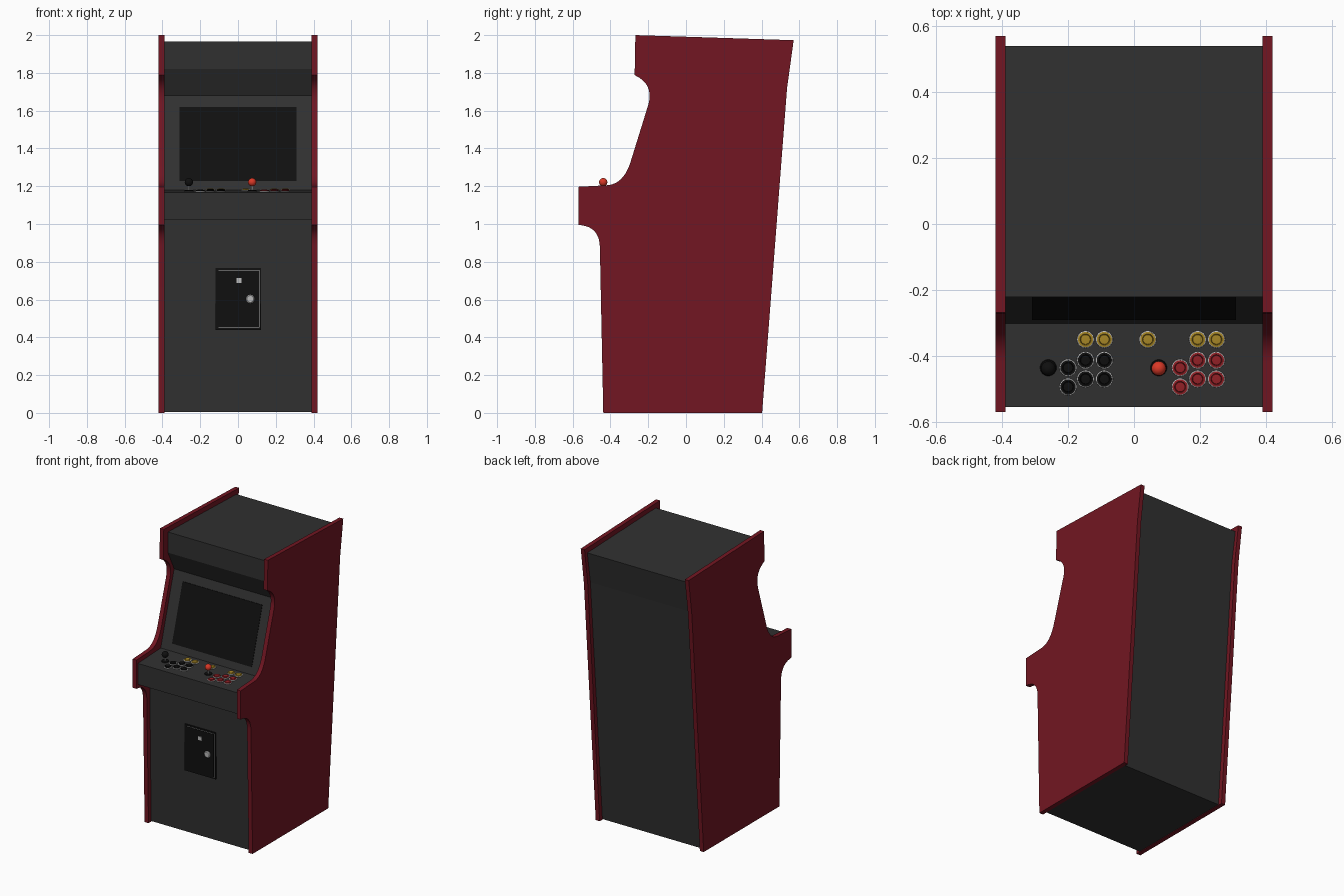
import bpy, bmesh, math
from mathutils import Vector

if "Cube" in bpy.data.objects:
    bpy.data.objects.remove(bpy.data.objects["Cube"])

def mat(name, r, g, b):
    m = bpy.data.materials.new(name)
    m.diffuse_color = (r, g, b, 1)
    m.use_nodes = True
    m.node_tree.nodes["Principled BSDF"].inputs["Base Color"].default_value = m.diffuse_color
    return m

RED = mat("cabinet_red", 0.17, 0.008, 0.016)
DARK = mat("charcoal", 0.03, 0.03, 0.03)
BLACK = mat("black", 0.005, 0.005, 0.005)
STEEL = mat("steel", 0.5, 0.5, 0.5)
GOLD = mat("gold_plastic", 0.4, 0.25, 0.02)
BTN_RED = mat("button_red", 0.3, 0.015, 0.02)
BALL_RED = mat("ball_red", 0.7, 0.04, 0.02)

def finish(bm, name, m, smooth=False):
    bmesh.ops.recalc_face_normals(bm, faces=bm.faces[:])
    me = bpy.data.meshes.new(name)
    bm.to_mesh(me)
    bm.free()
    me.materials.append(m)
    ob = bpy.data.objects.new(name, me)
    bpy.context.collection.objects.link(ob)
    if smooth:
        bpy.ops.object.select_all(action='DESELECT')
        ob.select_set(True)
        bpy.context.view_layer.objects.active = ob
        bpy.ops.object.shade_smooth_by_angle(angle=math.radians(35))
    return ob

def extrude(name, profile, x0, x1, m, smooth=False):
    """Extrude a (y, z) outline from x0 to x1."""
    bm = bmesh.new()
    f = bm.faces.new([bm.verts.new((x0, y, z)) for y, z in profile])
    new = bmesh.ops.extrude_face_region(bm, geom=[f])["geom"]
    bmesh.ops.translate(bm, vec=(x1 - x0, 0, 0),
                        verts=[v for v in new if isinstance(v, bmesh.types.BMVert)])
    return finish(bm, name, m, smooth)

def box(name, x0, x1, y0, y1, z0, z1, m):
    return extrude(name, [(y0, z0), (y1, z0), (y1, z1), (y0, z1)], x0, x1, m)

def lathe(name, profile, loc, tilt, m, n=24):
    """Spin an (r, height) outline about its own axis, then tilt about x and place."""
    bm = bmesh.new()
    vs = [bm.verts.new((r, 0, h)) for r, h in profile]
    es = [bm.edges.new(p) for p in zip(vs, vs[1:])]
    bmesh.ops.spin(bm, geom=vs + es, cent=(0, 0, 0), axis=(0, 0, 1),
                   angle=math.tau, steps=n, use_merge=False)
    bmesh.ops.remove_doubles(bm, verts=bm.verts[:], dist=1e-5)
    ob = finish(bm, name, m, True)
    ob.location, ob.rotation_euler = loc, (tilt, 0, 0)
    return ob

def bend(a, c, b, n=10):
    """Rounded corner from a to b pulled toward c."""
    a, b, c = Vector(a), Vector(b), Vector(c)
    return [tuple(a * (1 - t) ** 2 + c * 2 * t * (1 - t) + b * t * t)
            for t in (i / n for i in range(n + 1))]

# Side panels
side = [(0.403, 0), (-0.438, 0)]
side += bend((-0.456, 0.88), (-0.46, 0.99), (-0.57, 0.995))
side += [(-0.57, 1.197)]
side += bend((-0.42, 1.205), (-0.33, 1.21), (-0.293, 1.33))
side += bend((-0.2, 1.63), (-0.168, 1.74), (-0.272, 1.788))
side += [(-0.268, 2.0), (0.57, 1.973), (0.535, 1.72)]
for s, tag in ((-1, "left"), (1, "right")):
    extrude("side_panel_" + tag, side, s * 0.39, s * 0.42, RED, True)

# Cabinet body set in between the sides
body = [(0.372, 0.004), (-0.408, 0.004), (-0.424, 1.02), (-0.555, 1.02),
        (-0.555, 1.168), (-0.302, 1.18), (-0.153, 1.68), (-0.222, 1.82),
        (-0.222, 1.965), (0.54, 1.94), (0.505, 1.72)]
extrude("cabinet_body", body, -0.39, 0.39, DARK)

# Screen lying on the sloped bezel
slope = (0.302 - 0.153) / 0.5
def bezel_y(z):
    return -0.302 + slope * (z - 1.18)
extrude("screen", [(bezel_y(1.228) - 0.003, 1.228), (bezel_y(1.62) - 0.003, 1.62),
                   (bezel_y(1.62) + 0.01, 1.62), (bezel_y(1.228) + 0.01, 1.228)],
        -0.31, 0.31, BLACK)

# Coin door: frame, steel trim, door leaf, latch and lock
box("coin_door_frame", -0.118, 0.123, -0.425, -0.40, 0.44, 0.768, BLACK)
box("coin_door_trim", -0.104, 0.114, -0.4265, -0.40, 0.452, 0.757, STEEL)
box("coin_door_leaf", -0.102, 0.112, -0.430, -0.40, 0.454, 0.755, BLACK)
box("coin_latch", -0.007, 0.019, -0.434, -0.42, 0.687, 0.713, STEEL)
lathe("coin_lock", [(0, 0), (0.023, 0), (0.023, 0.008), (0.018, 0.012), (0, 0.012)],
      (0.065, -0.428, 0.603), math.pi / 2, STEEL)

# Control panel plane
TILT = math.atan2(0.012, 0.253)
def deck(x, y):
    return (x, y, 1.168 + (y + 0.555) * math.tan(TILT))

def button(name, x, y, m):
    lathe(name + "_collar", [(0.026, 0), (0.0255, 0.003), (0.022, 0.005), (0.02, 0.003)],
          deck(x, y), TILT, STEEL)
    lathe(name, [(0.023, 0), (0.023, 0.006), (0.017, 0.007), (0.0155, 0.004),
                 (0.0145, 0.009), (0, 0.010)], deck(x, y), TILT, m)

def joystick(name, x, m):
    p = deck(x, -0.436)
    lathe(name + "_washer", [(0.025, 0), (0.023, 0.005), (0, 0.006)], p, TILT, BLACK)
    lathe(name + "_shaft", [(0.005, 0), (0.005, 0.035)], p, TILT, STEEL, 12)
    ball = [(0.022 * math.sin(a), 0.048 - 0.022 * math.cos(a))
            for a in (math.pi * i / 12 for i in range(13))]
    lathe(name + "_ball", ball, p, TILT, m)

# Two player sets of six buttons, plus the upper row
grid = [(0, -0.436), (0, -0.494), (0.053, -0.413), (0.053, -0.47),
        (0.11, -0.413), (0.11, -0.47)]
for tag, x0, m in (("left", -0.2, BLACK), ("right", 0.14, BTN_RED)):
    for i, (dx, y) in enumerate(grid):
        button(f"button_{tag}_{i + 1}", x0 + dx, y, m)
for i, x in enumerate((-0.147, -0.09, 0.042, 0.193, 0.25)):
    button(f"upper_button_{i + 1}", x, -0.35, GOLD)
joystick("joystick_left", -0.26, BLACK)
joystick("joystick_right", 0.075, BALL_RED)
